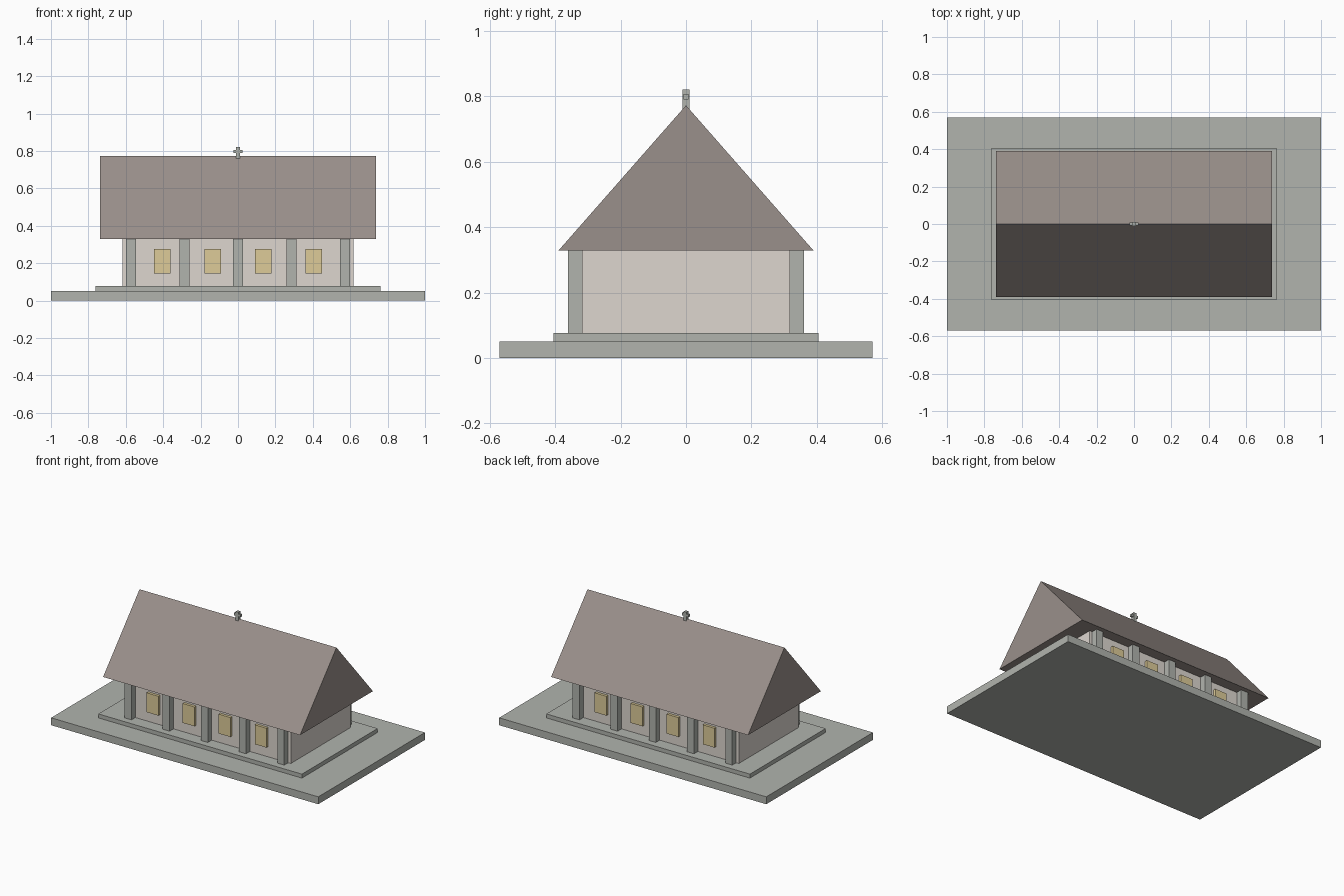
import bpy
import bmesh
from mathutils import Matrix, Vector

default_cube = bpy.data.objects.get("Cube")
if default_cube:
    bpy.data.objects.remove(default_cube, do_unlink=True)


def make_material(name, hex_code):
    channels = [c / 255 for c in bytes.fromhex(hex_code)]
    colour = [((c + 0.055) / 1.055) ** 2.4 for c in channels] + [1]
    mat = bpy.data.materials.new(name)
    mat.use_nodes = True
    mat.diffuse_color = colour
    mat.node_tree.nodes["Principled BSDF"].inputs["Base Color"].default_value = colour
    return mat


STONE = make_material("grey stone", "b1b4ae")
PLASTER = make_material("cream plaster", "ddd6cf")
ROOF = make_material("brown roof", "9a908b")
GLASS = make_material("yellow glass", "ddcb98")


def add_object(name, bm, mat):
    bmesh.ops.recalc_face_normals(bm, faces=bm.faces)
    mesh = bpy.data.meshes.new(name)
    bm.to_mesh(mesh)
    bm.free()
    mesh.materials.append(mat)
    obj = bpy.data.objects.new(name, mesh)
    bpy.context.collection.objects.link(obj)
    return obj


def box(name, centre, size, z_low, z_high, mat):
    """Box given by its xy centre, xy size and z range."""
    middle = Vector((*centre, (z_low + z_high) / 2))
    scale = Matrix.Diagonal((*size, z_high - z_low, 1))
    bm = bmesh.new()
    bmesh.ops.create_cube(bm, size=1, matrix=Matrix.Translation(middle) @ scale)
    return add_object(name, bm, mat)


STEP_TOP = 0.077
EAVES = 0.328
RIDGE = 0.772
WALL_Y = 0.318

# Stepped platform
box("base_slab", (0, 0), (2, 1.14), 0, 0.05, STONE)
box("upper_step", (0, 0), (1.524, 0.81), 0.05, STEP_TOP, STONE)

# Hall
box("walls", (0, 0), (1.236, 2 * WALL_Y), STEP_TOP, EAVES, PLASTER)

# Columns and windows along both long sides
for side, y_sign in (("front", -1), ("back", 1)):
    for i in range(5):
        x = (i - 2) * 0.286
        box(f"{side}_column_{i + 1}", (x, y_sign * 0.334), (0.052, 0.052),
            STEP_TOP, EAVES, STONE)
    for i in range(4):
        x = (i - 1.5) * 0.27
        box(f"{side}_window_{i + 1}", (x, y_sign * WALL_Y), (0.088, 0.036),
            0.146, 0.277, GLASS)

# Gabled roof: a triangle extruded along x
bm = bmesh.new()
half_length = 0.737
profile = [(-0.39, EAVES), (0.39, EAVES), (0, RIDGE)]
gable = bm.faces.new([bm.verts.new((-half_length, y, z)) for y, z in profile])
extruded = bmesh.ops.extrude_face_region(bm, geom=[gable], use_keep_orig=True)
moved = [v for v in extruded["geom"] if isinstance(v, bmesh.types.BMVert)]
bmesh.ops.translate(bm, verts=moved, vec=(2 * half_length, 0, 0))
add_object("roof", bm, ROOF)

# Finial on the ridge
box("finial_post", (0, 0), (0.02, 0.02), 0.755, 0.82, STONE)
box("finial_bar", (0, 0), (0.05, 0.015), 0.79, 0.806, STONE)
